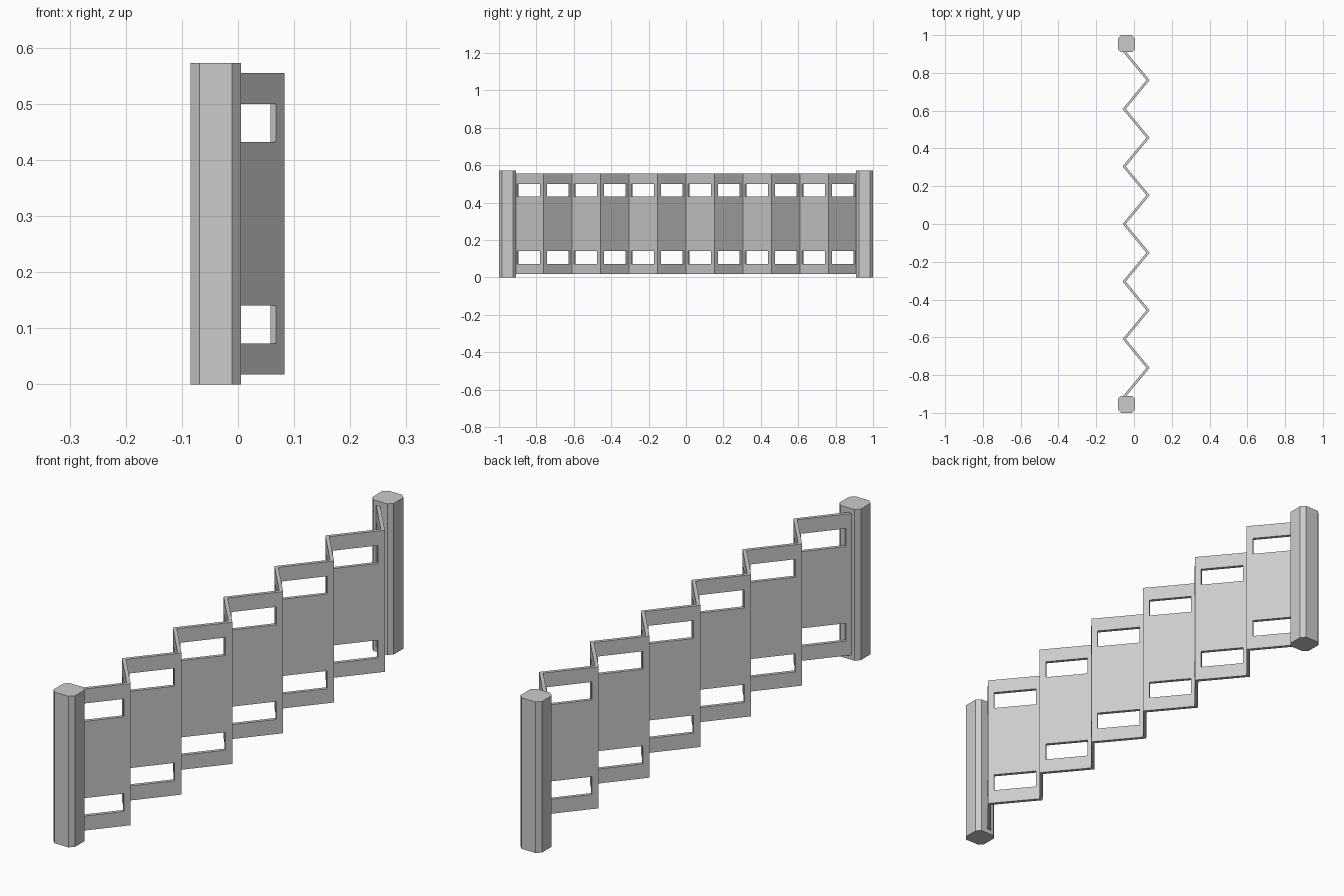
import bpy, bmesh

if "Cube" in bpy.data.objects:
    bpy.data.objects.remove(bpy.data.objects["Cube"])


def mesh_object(name, bm):
    bmesh.ops.recalc_face_normals(bm, faces=bm.faces)
    me = bpy.data.meshes.new(name)
    bm.to_mesh(me)
    bm.free()
    ob = bpy.data.objects.new(name, me)
    bpy.context.collection.objects.link(ob)
    return ob


def end_post(name, y):
    # square post with chamfered vertical corners
    h, k = 0.045, 0.029
    outline = [(h, -k), (h, k), (k, h), (-k, h), (-h, k), (-h, -k), (-k, -h), (k, -h)]
    bm = bmesh.new()
    base = bm.faces.new([bm.verts.new((x - 0.04, y + dy, 0)) for x, dy in outline])
    top = bmesh.ops.extrude_face_region(bm, geom=[base], use_keep_orig=True)
    verts = [v for v in top["geom"] if isinstance(v, bmesh.types.BMVert)]
    bmesh.ops.translate(bm, verts=verts, vec=(0, 0, 0.573))
    return mesh_object(name, bm)


end_post("front_post", -0.955)
end_post("back_post", 0.955)

# Folded screen: twelve zigzag panels, each with an upper and a lower window
PANELS, PITCH = 12, 0.1523
X_IN, X_OUT = -0.052, 0.0745
THICK, MARGIN = 0.013, 0.095
ROWS = [0.018, 0.073, 0.141, 0.432, 0.5, 0.555]

columns = []
for i in range(PANELS):
    for t in (0, MARGIN, 1 - MARGIN):
        f = t if i % 2 == 0 else 1 - t
        columns.append((X_IN + (X_OUT - X_IN) * f, (i + t - PANELS / 2) * PITCH))
columns.append((X_IN, PANELS / 2 * PITCH))

bm = bmesh.new()
grid = [[bm.verts.new((x, y, z)) for z in ROWS] for x, y in columns]
for c in range(len(columns) - 1):
    for r in range(len(ROWS) - 1):
        if c % 3 == 1 and r in (1, 3):
            continue  # window opening
        bm.faces.new((grid[c][r], grid[c + 1][r], grid[c + 1][r + 1], grid[c][r + 1]))
screen = mesh_object("folding_screen", bm)
mod = screen.modifiers.new("thickness", "SOLIDIFY")
mod.thickness = THICK
mod.offset = 0
mod.use_even_offset = True
mod.use_quality_normals = True
